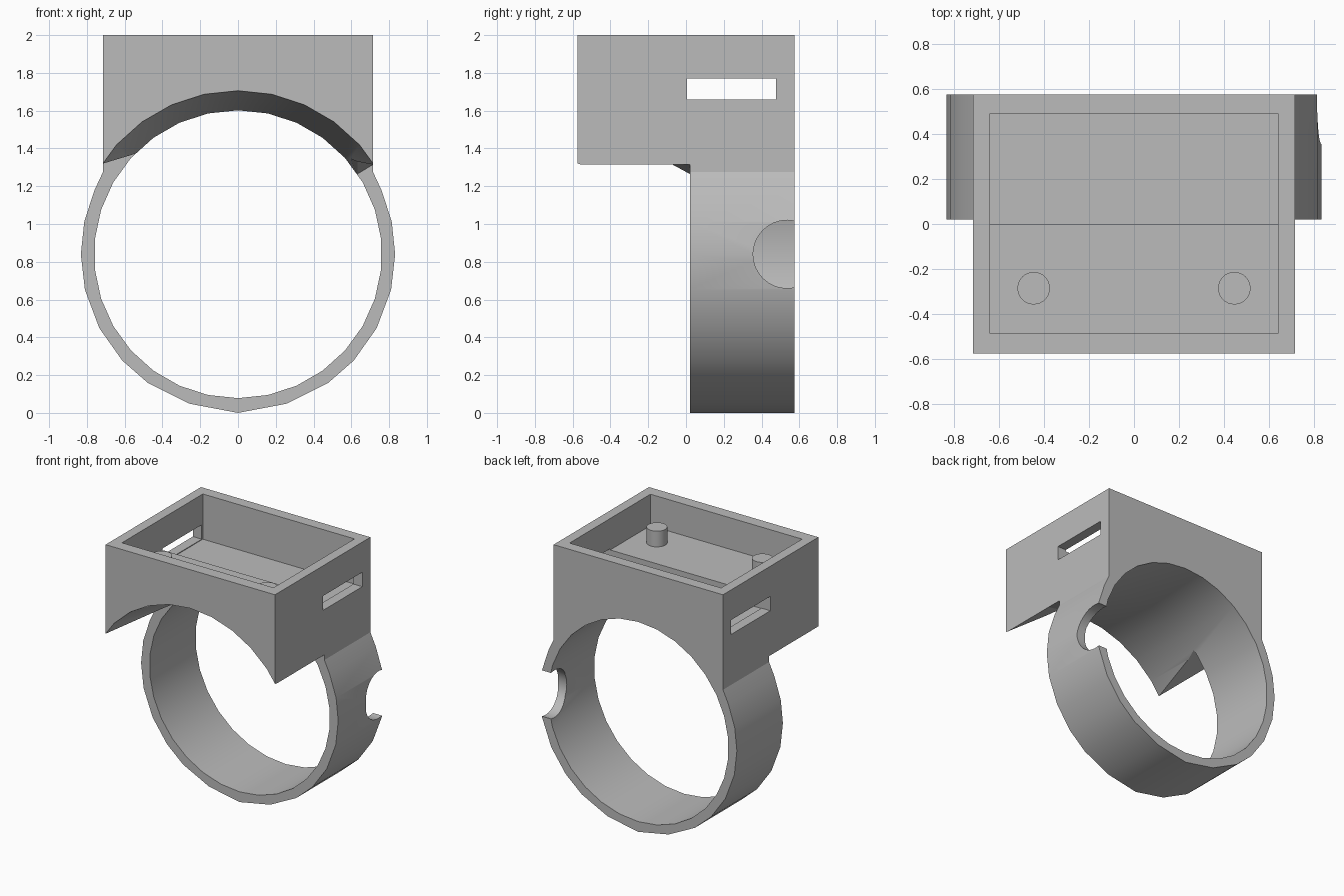
import bpy
import bmesh
from math import sin, cos, radians

if "Cube" in bpy.data.objects:
    bpy.data.objects.remove(bpy.data.objects["Cube"], do_unlink=True)

GREY = (0.5, 0.5, 0.5, 1)
grey = bpy.data.materials.new("plain grey")
grey.use_nodes = True
grey.diffuse_color = GREY
grey.node_tree.nodes["Principled BSDF"].inputs["Base Color"].default_value = GREY

CENTRE = 0.84           # height of the finger hole's axis
HALF_W, BACK, BAND_FRONT = 0.715, 0.575, 0.02


def loft(name, loops):
    """Closed solid through a row of matching point loops."""
    bm = bmesh.new()
    rows = [[bm.verts.new(p) for p in loop] for loop in loops]
    n = len(rows[0])
    for a, b in zip(rows, rows[1:]):
        for i in range(n):
            j = (i + 1) % n
            bm.faces.new((a[i], a[j], b[j], b[i]))
    bm.faces.new(rows[0])
    bm.faces.new(rows[-1])
    bmesh.ops.recalc_face_normals(bm, faces=bm.faces)
    mesh = bpy.data.meshes.new(name)
    bm.to_mesh(mesh)
    bm.free()
    mesh.materials.append(grey)
    obj = bpy.data.objects.new(name, mesh)
    bpy.context.collection.objects.link(obj)
    return obj


def along_y(profile, y):
    return [(x, y, z) for x, z in profile]


def along_x(profile, x):
    return [(x, y, z) for y, z in profile]


def circle(radius, count, c=(0, CENTRE)):
    step = 360 / count
    return [(c[0] + radius * sin(radians(i * step)),
             c[1] + radius * cos(radians(i * step))) for i in range(count)]


def combine(target, tool, operation):
    mod = target.modifiers.new(operation, "BOOLEAN")
    mod.operation = operation
    mod.solver = "EXACT"
    mod.object = tool
    bpy.context.view_layer.objects.active = target
    bpy.ops.object.modifier_apply(modifier=mod.name)
    bpy.data.objects.remove(tool, do_unlink=True)


# Band and rear of the box share one outline, angles measured from the bottom
angles = [18, 35, 47.5, 62, 77, 90, 102, 114]
right = [(0.832 * sin(radians(a)), CENTRE - 0.832 * cos(radians(a))) for a in angles]
right += [(HALF_W, 1.275), (HALF_W, 2)]
outline = [(0, 0)] + right + [(-x, z) for x, z in reversed(right)]
ring = loft("ring_body", [along_y(outline, BAND_FRONT), along_y(outline, BACK)])


# Overhanging front of the box, with a small gusset beside the band
def front_section(y, gusset):
    return along_y([(-HALF_W, 2), (-HALF_W, 1.32), (-0.5, 1.385), (0.5, 1.385),
                    (0.633, gusset), (HALF_W, 1.315), (HALF_W, 2)], y)


front = loft("box_front", [front_section(-BACK, 1.33), front_section(-0.1, 1.33),
                           front_section(BAND_FRONT, 1.265), front_section(0.3, 1.265)])
combine(ring, front, "UNION")

# Finger hole, flared towards the front
bore = loft("bore_cutter", [along_y(circle(r, 30), y) for r, y in
                            ((0.87, -0.6), (0.762, BAND_FRONT), (0.762, 0.7))])
combine(ring, bore, "DIFFERENCE")

# Open tray with a stepped floor
tray = [(-0.485, 2.1), (-0.485, 1.76), (0, 1.76), (0, 1.655), (0.49, 1.655), (0.49, 2.1)]
combine(ring, loft("tray_cutter", [along_x(tray, -0.64), along_x(tray, 0.64)]), "DIFFERENCE")

# Slot through both side walls
slot = [(0.004, 1.66), (0.477, 1.66), (0.477, 1.77), (0.004, 1.77)]
combine(ring, loft("slot_cutter", [along_x(slot, -1), along_x(slot, 1)]), "DIFFERENCE")

# Round notch in the rear edge of one side of the band
notch = circle(0.18, 32, (0.535, CENTRE))
combine(ring, loft("notch_cutter", [along_x(notch, 0.5), along_x(notch, 1)]), "DIFFERENCE")

# Two pegs on the raised floor
pegs = []
for side, label in ((1, "left"), (-1, "right")):
    disc = circle(0.072, 32, (side * 0.445, -0.285))
    pegs.append(loft("peg_" + label, [[(x, y, z) for x, y in disc] for z in (1.75, 1.88)]))

# Soft curves, crisp corners
bpy.ops.object.select_all(action="DESELECT")
for obj in [ring] + pegs:
    obj.select_set(True)
bpy.context.view_layer.objects.active = ring
bpy.ops.object.shade_smooth_by_angle(angle=radians(22))
